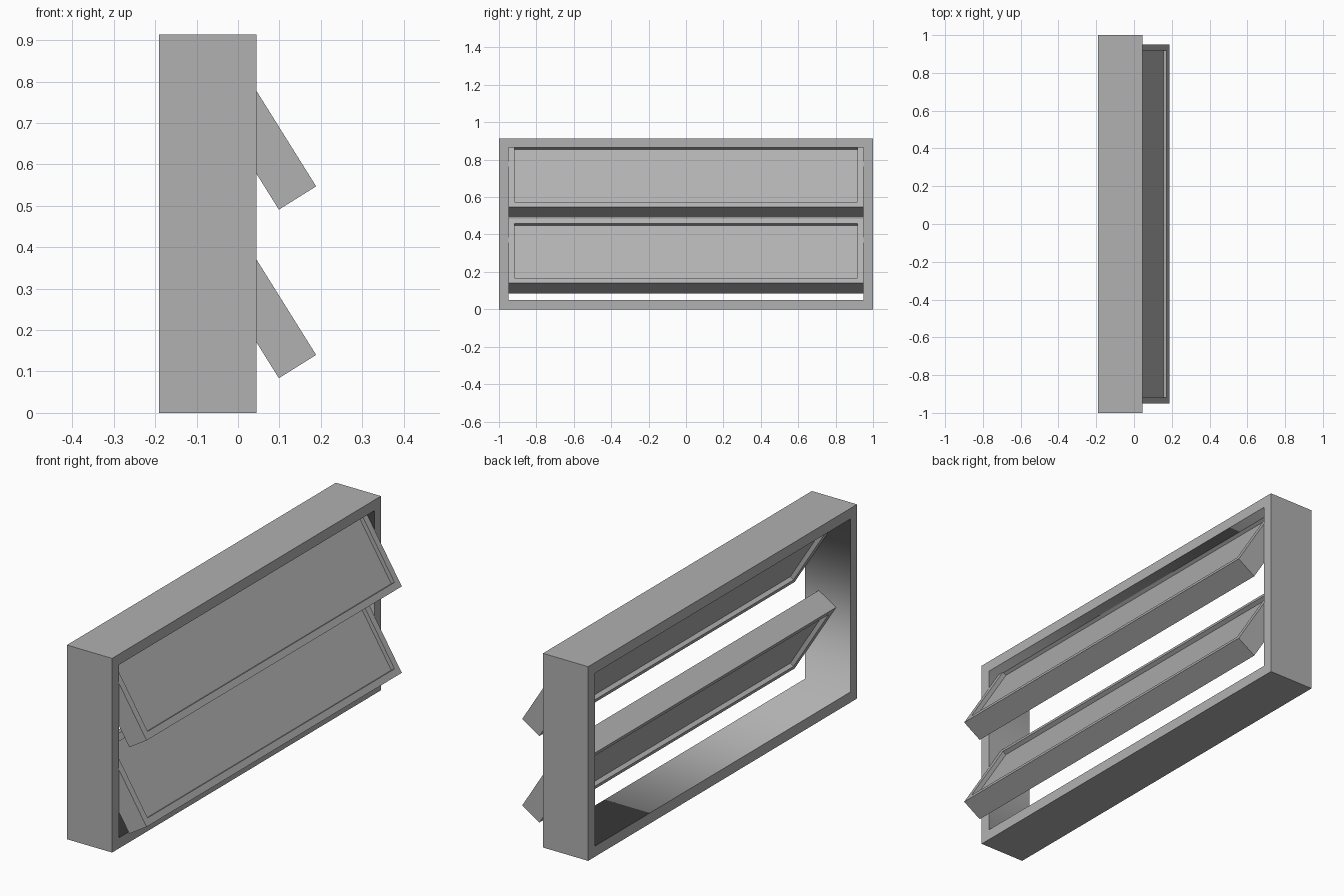
import bpy, bmesh
from math import radians
from mathutils import Matrix

if "Cube" in bpy.data.objects:
    bpy.data.objects.remove(bpy.data.objects["Cube"])

grey = bpy.data.materials.new("dark_grey")
grey.diffuse_color = (0.44, 0.44, 0.44, 1)
grey.use_nodes = True
grey.node_tree.nodes["Principled BSDF"].inputs["Base Color"].default_value = grey.diffuse_color


def make_object(name, bm, matrix=Matrix()):
    bmesh.ops.recalc_face_normals(bm, faces=bm.faces)
    mesh = bpy.data.meshes.new(name)
    bm.to_mesh(mesh)
    bm.free()
    mesh.materials.append(grey)
    obj = bpy.data.objects.new(name, mesh)
    obj.matrix_world = matrix
    bpy.context.collection.objects.link(obj)
    return obj


def ring(name, depth, half_w, z0, z1, border, matrix=Matrix(), smooth_inside=False):
    """Rectangular frame in the YZ plane, centred on local x = 0."""
    bm = bmesh.new()
    loops = []
    for x in (-depth / 2, depth / 2):
        for b in (0, border):
            w, lo, hi = half_w - b, z0 + b, z1 - b
            loops.append([bm.verts.new((x, y, z)) for y, z in
                          ((-w, lo), (w, lo), (w, hi), (-w, hi))])
    back_out, back_in, front_out, front_in = loops
    for a, b in ((back_out, back_in), (back_in, front_in),
                 (front_in, front_out), (front_out, back_out)):
        for i in range(4):
            j = (i + 1) % 4
            face = bm.faces.new((a[i], a[j], b[j], b[i]))
            # Inner lining shades smoothly around its corners
            face.smooth = smooth_inside and a is back_in
    if smooth_inside:
        for loop in (back_in, front_in):
            for i in range(4):
                bm.edges.get((loop[i], loop[(i + 1) % 4])).smooth = False
    return make_object(name, bm, matrix)


def box(name, size, center, matrix=Matrix()):
    bm = bmesh.new()
    bmesh.ops.create_cube(bm, size=1,
                          matrix=Matrix.Translation(center) @ Matrix.Diagonal((*size, 1)))
    return make_object(name, bm, matrix)


HEIGHT, BORDER = 0.914, 0.05
FRAME_X = -0.073
SASH_H = (HEIGHT - 2 * BORDER) / 2
SASH_HALF_W, SASH_D, RAIL, RECESS = 0.949, 0.106, 0.031, 0.02

# Outer frame
ring("outer_frame", 0.235, 1.0, 0, HEIGHT, BORDER,
     Matrix.Translation((FRAME_X, 0, 0)), smooth_inside=True)

# Two top-hung sashes, swung outward around their upper edges
for label, pivot_z in (("lower", BORDER + SASH_H), ("upper", BORDER + 2 * SASH_H)):
    hinge = Matrix.Translation((FRAME_X + 0.001, 0, pivot_z)) @ Matrix.Rotation(radians(-32), 4, 'Y')
    ring(label + "_sash", SASH_D, SASH_HALF_W, -SASH_H, 0, RAIL, hinge)
    # Pane set back from both faces of the sash
    box(label + "_pane",
        (SASH_D - 2 * RECESS, 2 * (SASH_HALF_W - RAIL), SASH_H - 2 * RAIL),
        (0, 0, -SASH_H / 2), hinge)
